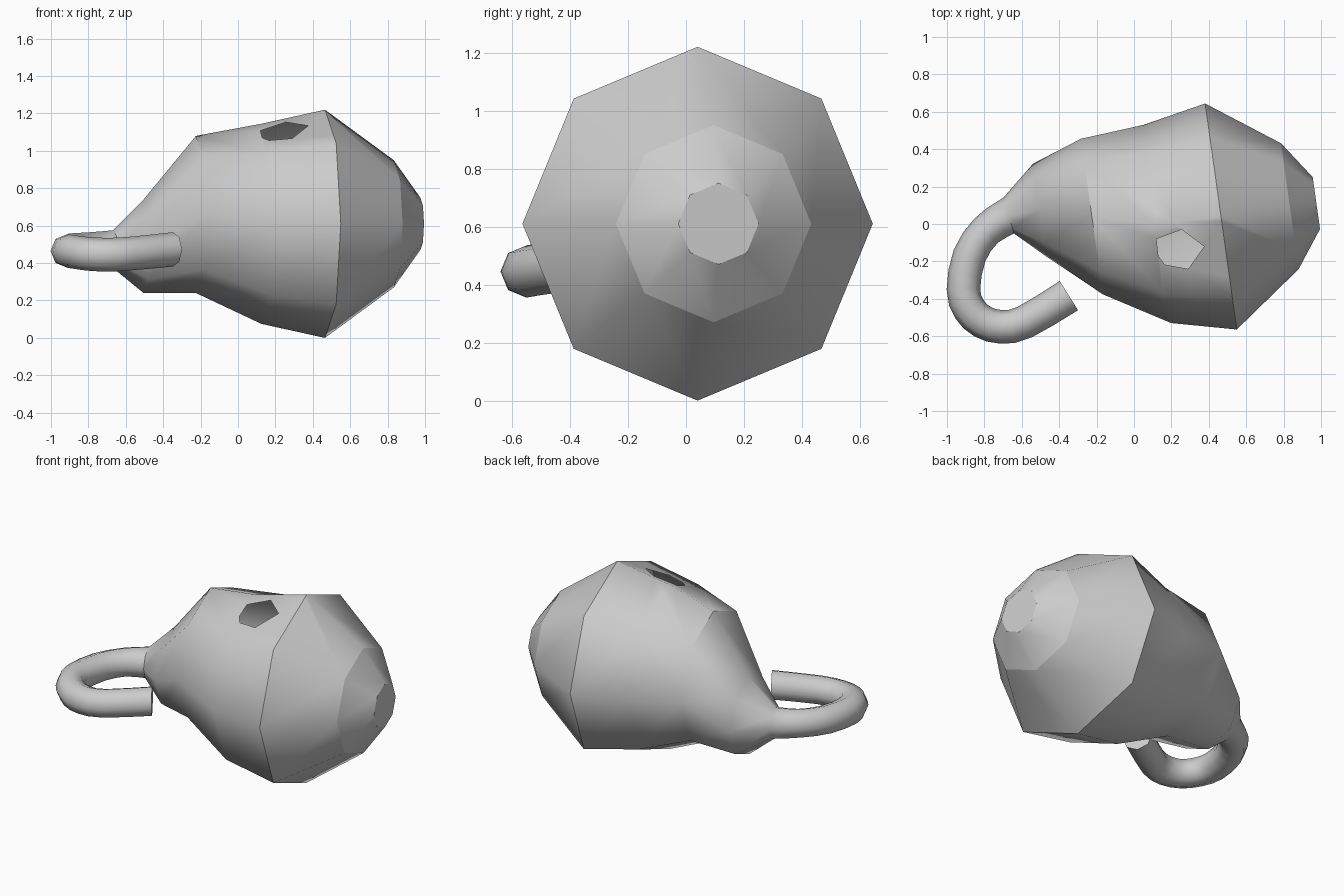
import bpy, bmesh, math
from mathutils import Vector

cube = bpy.data.objects.get("Cube")
if cube:
    bpy.data.objects.remove(cube)

SIDES = 8
UP = Vector((0, 0, 1))

grey = bpy.data.materials.new("plain grey")
grey.use_nodes = True
grey.diffuse_color = (0.6, 0.6, 0.6, 1)
grey.node_tree.nodes["Principled BSDF"].inputs["Base Color"].default_value = (0.6, 0.6, 0.6, 1)

# Body rings from the blunt end to the neck: centre and radius
body = [(0.975, 0.112, 0.61, 0.14), (0.833, 0.095, 0.61, 0.34),
        (0.465, 0.04, 0.61, 0.61), (0.125, 0.0, 0.61, 0.535),
        (-0.225, 0.04, 0.66, 0.42), (-0.505, 0.075, 0.49, 0.25)]

# Hook centre line, starting at the neck
hook = [(-0.67, 0.045, 0.475, 0.1), (-0.79, -0.035, 0.475, 0.09),
        (-0.88, -0.17, 0.47, 0.09), (-0.912, -0.35, 0.465, 0.09),
        (-0.88, -0.455, 0.46, 0.09), (-0.81, -0.522, 0.45, 0.09),
        (-0.71, -0.55, 0.445, 0.09), (-0.585, -0.525, 0.45, 0.09),
        (-0.348, -0.383, 0.473, 0.092)]


def smooth_path(points, steps):
    """Pass a rounded curve through the points."""
    p = [Vector(q) for q in points]
    p = [2 * p[0] - p[1]] + p + [2 * p[-1] - p[-2]]
    out = []
    for a, b, c, d in zip(p, p[1:], p[2:], p[3:]):
        for k in range(steps):
            t = k / steps
            out.append(b + (c - a) * t / 2 + (a - 2.5 * b + 2 * c - d / 2) * t ** 2
                       + (1.5 * (b - c) + (d - a) / 2) * t ** 3)
    return out + [p[-2]]


path = [Vector(q) for q in body] + smooth_path(hook, 2)

# Loft one skin over the body and the hook
bm = bmesh.new()
rings = []
for i, q in enumerate(path):
    if i < len(body):
        direction = Vector((-1, -0.14, 0))
    else:
        direction = (path[min(i + 1, len(path) - 1)] - path[i - 1]).to_3d()
        direction.z = 0
    side = UP.cross(direction).normalized()
    angles = [math.tau * k / SIDES for k in range(SIDES)]
    rings.append([bm.verts.new(q.to_3d() + q.w * (UP * math.cos(a) + side * math.sin(a)))
                  for a in angles])
for a, b in zip(rings, rings[1:]):
    for k in range(SIDES):
        n = (k + 1) % SIDES
        bm.faces.new((a[k], a[n], b[n], b[k]))
bm.faces.new(rings[0])
bm.faces.new(rings[-1])
bmesh.ops.recalc_face_normals(bm, faces=bm.faces[:])

# Smooth shading, with creases around the blunt end and steep steps
for f in bm.faces:
    f.smooth = True
for i, ring in enumerate(rings):
    for k in range(SIDES):
        e = bm.edges.get((ring[k], ring[(k + 1) % SIDES]))
        e.smooth = not (i < 3 or e.calc_face_angle() > 0.6)

# Irregular opening in the upper front of the body
outline = [(0.12, -0.08), (0.13, -0.17), (0.165, -0.217),
           (0.29, -0.24), (0.375, -0.12), (0.255, -0.03)]
corners = [Vector((x, y, 0)) for x, y in outline]
sides = [(a, (b - a).cross(UP)) for a, b in zip(corners, corners[1:] + corners[:1])]


def in_hole(face):
    c = face.calc_center_median()
    return c.z > 0.9 and all((c - p).dot(n) < 0 for p, n in sides)


region = [f for f in bm.faces if f.calc_center_median().z > 0.9
          and -0.1 < f.calc_center_median().x < 0.5]
for point, normal in sides:
    geom = region + list({e for f in region for e in f.edges}) \
        + list({v for f in region for v in f.verts})
    cut = bmesh.ops.bisect_plane(bm, geom=geom, plane_co=point, plane_no=normal)
    pieces = [g for g in cut["geom"] if isinstance(g, bmesh.types.BMFace)]
    region = [f for f in pieces
              if (f.calc_center_median() - point).dot(normal) < 0]
bmesh.ops.delete(bm, geom=[f for f in region if in_hole(f)], context="FACES")

mesh = bpy.data.meshes.new("hooked_body")
bm.to_mesh(mesh)
bm.free()
mesh.materials.append(grey)
bpy.context.collection.objects.link(bpy.data.objects.new("hooked_body", mesh))
